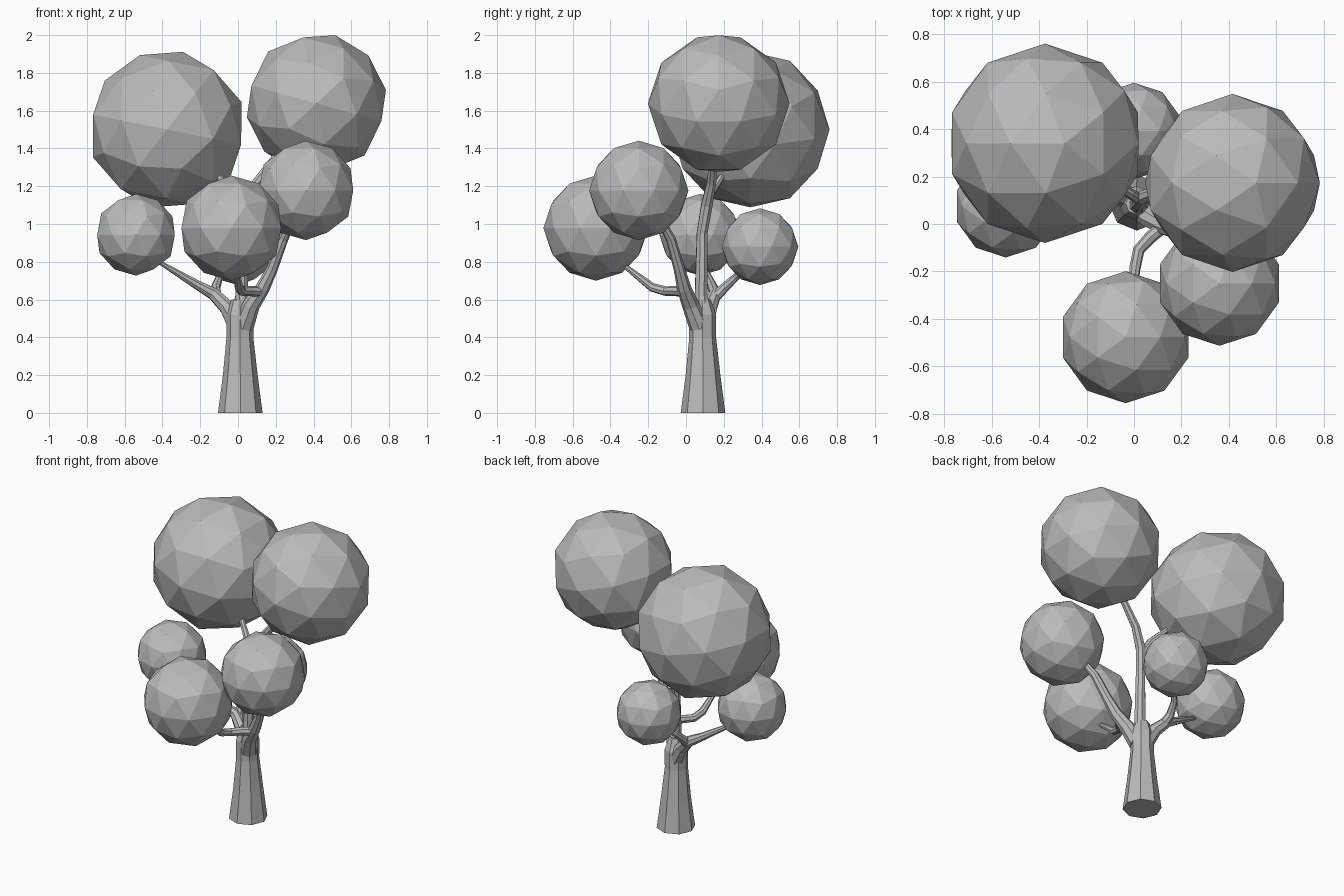
import bpy
import math

cube = bpy.data.objects.get("Cube")
if cube:
    bpy.data.objects.remove(cube, do_unlink=True)

# One flat grey for the whole tree
grey = bpy.data.materials.new("plain_grey")
grey.use_nodes = True
grey.diffuse_color = (0.5, 0.5, 0.5, 1)
grey.node_tree.nodes["Principled BSDF"].inputs["Base Color"].default_value = (0.5, 0.5, 0.5, 1)


def limb(name, points):
    """Eight-sided tapering tube through (x, y, z, radius) points."""
    curve = bpy.data.curves.new(name, "CURVE")
    curve.dimensions = "3D"
    curve.bevel_depth = 1.0
    curve.bevel_resolution = 2
    curve.use_fill_caps = True
    spline = curve.splines.new("POLY")
    spline.points.add(len(points) - 1)
    spline.use_smooth = False
    for point, (x, y, z, radius) in zip(spline.points, points):
        point.co = (x, y, z, 1)
        point.radius = radius
    obj = bpy.data.objects.new(name, curve)
    bpy.context.collection.objects.link(obj)
    bpy.ops.object.select_all(action="DESELECT")
    obj.select_set(True)
    bpy.context.view_layer.objects.active = obj
    bpy.ops.object.convert(target="MESH")
    obj = bpy.context.object
    obj.data.materials.clear()
    obj.data.materials.append(grey)


def crown(name, centre, radius, tilt=0):
    """Faceted ball of leaves, tilted about y."""
    bpy.ops.mesh.primitive_ico_sphere_add(
        subdivisions=2, radius=radius, location=centre,
        rotation=(0, math.radians(tilt), 0))
    obj = bpy.context.object
    obj.name = obj.data.name = name
    obj.data.materials.append(grey)


# Trunk, flared at the foot
limb("trunk", [(0.012, 0.09, 0, 0.118), (0.012, 0.09, 0.2, 0.092),
               (0.01, 0.088, 0.4, 0.071), (0.01, 0.088, 0.52, 0.072),
               (0.01, 0.085, 0.6, 0.045)])

# Tall middle branch, forking to the two upper crowns
limb("middle_branch", [(0.015, 0.09, 0.5, 0.055), (0.02, 0.08, 0.62, 0.036),
                       (0.02, 0.085, 0.95, 0.03), (0.04, 0.11, 1.1, 0.032),
                       (0.1, 0.135, 1.22, 0.027), (0.25, 0.15, 1.42, 0.02)])
limb("upper_fork", [(0.03, 0.1, 1.06, 0.026), (-0.02, 0.13, 1.16, 0.022),
                    (-0.15, 0.22, 1.3, 0.015)])

# Front branch to the middle crown, with a fork to the front crown
limb("front_branch", [(0.03, 0.07, 0.46, 0.055), (0.07, 0.025, 0.57, 0.046),
                      (0.13, -0.01, 0.66, 0.038), (0.18, -0.035, 0.76, 0.03),
                      (0.24, -0.08, 0.92, 0.026), (0.3, -0.15, 1.05, 0.02)])
limb("front_fork", [(0.13, -0.005, 0.64, 0.028), (0.07, -0.055, 0.645, 0.027),
                    (0.02, -0.11, 0.645, 0.025), (0.005, -0.18, 0.665, 0.024),
                    (-0.01, -0.34, 0.79, 0.012)])

# Rear branch, forking to the side and rear crowns
limb("rear_branch", [(0.0, 0.1, 0.46, 0.055), (-0.06, 0.125, 0.56, 0.042),
                     (-0.13, 0.155, 0.63, 0.034), (-0.22, 0.135, 0.68, 0.025),
                     (-0.42, 0.08, 0.8, 0.011)])
limb("rear_fork", [(-0.11, 0.15, 0.61, 0.03), (-0.12, 0.2, 0.66, 0.026),
                   (-0.1, 0.26, 0.715, 0.02), (-0.03, 0.34, 0.79, 0.013)])

# Crowns
crown("large_crown", (-0.375, 0.34, 1.5), 0.42, -52)
crown("top_crown", (0.415, 0.173, 1.638), 0.375, 15.5)
crown("middle_crown", (0.36, -0.25, 1.178), 0.263)
crown("front_crown", (-0.035, -0.477, 0.978), 0.278)
crown("side_crown", (-0.54, 0.075, 0.943), 0.216)
crown("rear_crown", (0.0, 0.392, 0.88), 0.203)
